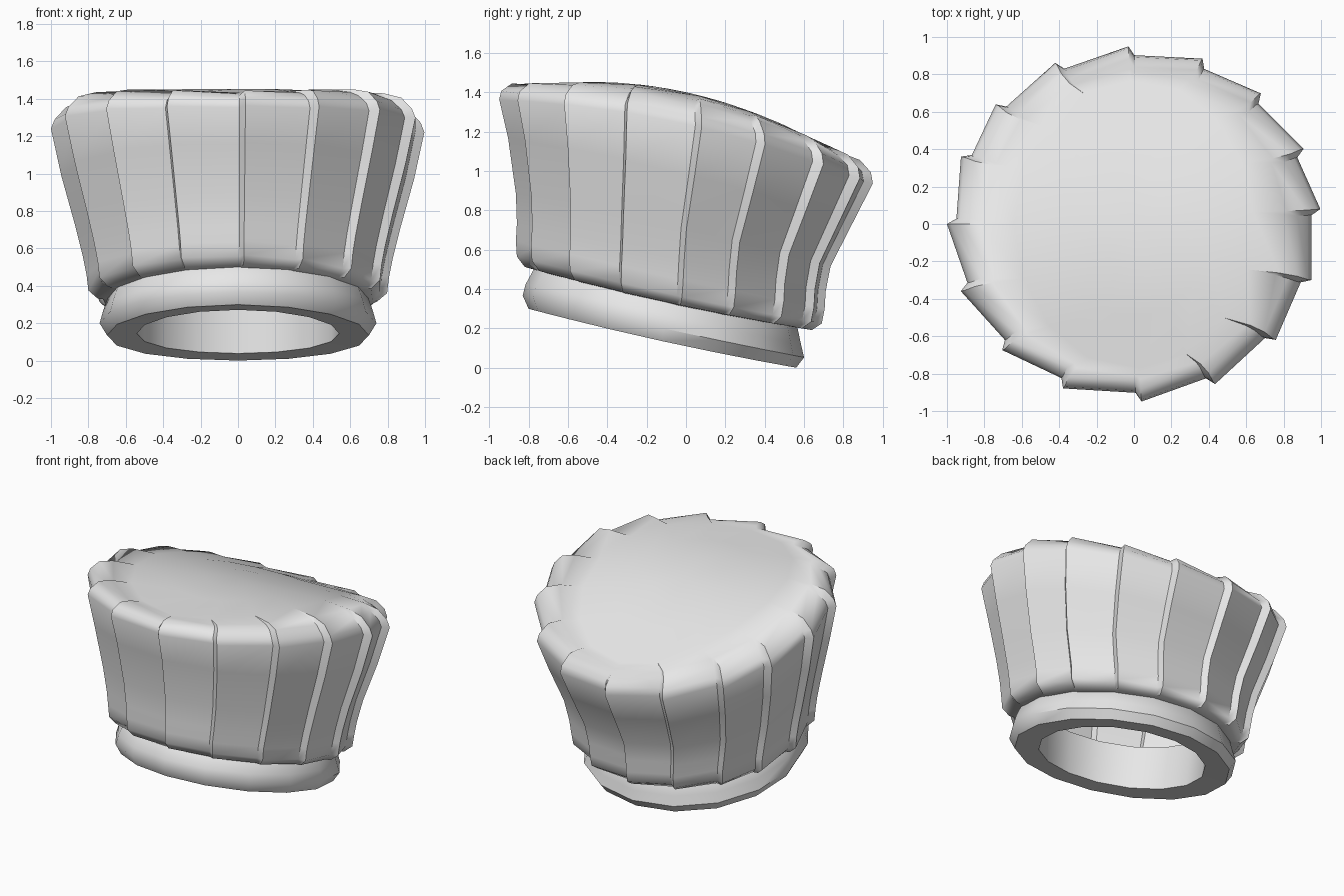
import bpy, bmesh, math

if "Cube" in bpy.data.objects:
    bpy.data.objects.remove(bpy.data.objects["Cube"])

cloth = bpy.data.materials.new("light_grey_cloth")
cloth.diffuse_color = (0.8, 0.8, 0.8, 1)
cloth.use_nodes = True
cloth.node_tree.nodes["Principled BSDF"].inputs["Base Color"].default_value = cloth.diffuse_color
# Slightly irregular pleat directions, in degrees
PLEATS = [4.8, 25, 47.3, 68.5, 91.7, 114.9, 137.7, 157.7,
          180, 202.2, 225.2, 247.7, 272.3, 295.7, 319.3, 341.6]


def ring_point(ring, angle, scale=1.0, lift=0.0):
    """Point on a tilted ring: centre y, centre z, x radius, y radius, slope, side lift."""
    cy, cz, rx, ry, slope, side = ring
    x = rx * scale * math.cos(angle)
    dy = ry * scale * math.sin(angle)
    return (x, cy + dy, cz + slope * dy + side * math.cos(angle) ** 2 + lift)


def loft(name, rows, cap=None, closed=False, sharp=48):
    """Skin rows of points that all have the same count, optionally capped to a point."""
    bm = bmesh.new()
    rings = [[bm.verts.new(p) for p in row] for row in rows]
    n = len(rings[0])
    pairs = list(zip(rings, rings[1:]))
    if closed:
        pairs.append((rings[-1], rings[0]))
    for a, b in pairs:
        for i in range(n):
            j = (i + 1) % n
            bm.faces.new((a[i], a[j], b[j], b[i]))
    if cap:
        tip = bm.verts.new(cap)
        for i in range(n):
            bm.faces.new((rings[-1][i], rings[-1][(i + 1) % n], tip))
    bmesh.ops.remove_doubles(bm, verts=bm.verts, dist=0.0005)
    bmesh.ops.recalc_face_normals(bm, faces=bm.faces)
    mesh = bpy.data.meshes.new(name)
    bm.to_mesh(mesh)
    bm.free()
    mesh.materials.append(cloth)
    obj = bpy.data.objects.new(name, mesh)
    bpy.context.collection.objects.link(obj)
    bpy.ops.object.select_all(action='DESELECT')
    obj.select_set(True)
    bpy.context.view_layer.objects.active = obj
    bpy.ops.object.shade_smooth_by_angle(angle=math.radians(sharp))
    return obj


# Pleated puff: ring, pleat depth, fold width in degrees, fold lift
puff = [
    ((-0.10, 0.35, 0.68, 0.66, -0.22, -0.02), 0.02, 1.0, 0.0),
    ((-0.09, 0.352, 0.75, 0.73, -0.22, -0.02), 0.04, 1.6, 0.0),
    ((-0.085, 0.395, 0.80, 0.775, -0.22, -0.02), 0.05, 1.8, 0.0),
    ((-0.08, 0.47, 0.81, 0.785, -0.22, -0.01), 0.05, 1.8, 0.0),
    ((-0.075, 0.56, 0.83, 0.785, -0.22, 0.00), 0.05, 1.8, 0.0),
    ((-0.065, 0.70, 0.87, 0.80, -0.23, 0.02), 0.05, 1.8, 0.0),
    ((-0.03, 0.95, 0.945, 0.875, -0.25, 0.04), 0.05, 1.8, 0.0),
    ((0.00, 1.15, 1.00, 0.95, -0.225, 0.09), 0.05, 1.8, 0.0),
    ((0.00, 1.195, 0.98, 0.94, -0.22, 0.09), 0.05, 1.8, 0.005),
    ((0.00, 1.235, 0.92, 0.885, -0.22, 0.105), 0.05, 1.8, 0.015),
    ((0.00, 1.247, 0.82, 0.83, -0.22, 0.125), 0.02, 1.2, 0.012),
    ((0.00, 1.262, 0.64, 0.77, -0.22, 0.135), 0.0, 0.0, 0.0),
]
rows = []
for ring, depth, fold, lift in puff:
    row = []
    for tip in PLEATS:
        row.append(ring_point(ring, math.radians(tip - fold), 1 - depth))
        row.append(ring_point(ring, math.radians(tip), 1.0, lift))
    rows.append(row)

# Crown inside the pleats, arched from front to back
for rx, ry in ((0.42, 0.50), (0.20, 0.24)):
    ring = (0.0, 1.40 - 0.23 * ry ** 2, rx, ry, -0.22, 0.23 * ry ** 2)
    rows.append([ring_point(ring, math.radians(PLEATS[i // 2]))
                 for i in range(2 * len(PLEATS))])
loft("pleated_puff", rows, cap=(0, 0, 1.40))

# Head band: hollow collar with a bevelled lower edge
band = [
    (-0.12, 0.155, 0.54, 0.53, -0.01),
    (-0.12, 0.15, 0.70, 0.68, -0.015),
    (-0.115, 0.21, 0.74, 0.715, -0.01),
    (-0.115, 0.27, 0.72, 0.70, 0.0),
    (-0.10, 0.38, 0.68, 0.66, 0.0),
    (-0.10, 0.45, 0.55, 0.535, 0.0),
]
loft("head_band",
     [[ring_point((cy, cz, rx, ry, -0.22, side), 2 * math.pi * i / 16) for i in range(16)]
      for cy, cz, rx, ry, side in band], closed=True)
